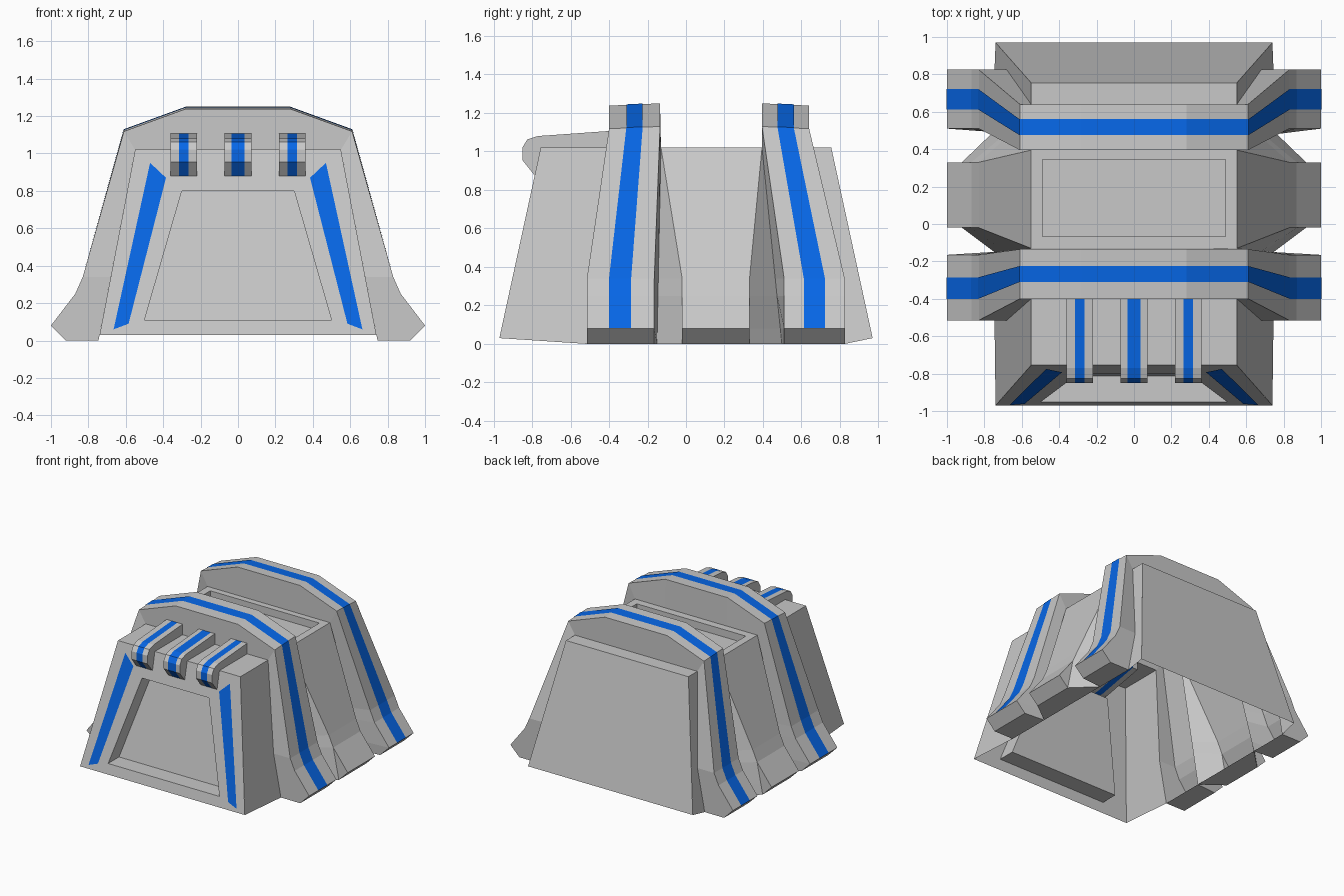
import bpy, bmesh
from mathutils import Vector

cube = bpy.data.objects.get("Cube")
if cube:
    bpy.data.objects.remove(cube, do_unlink=True)


def material(name, rgb):
    m = bpy.data.materials.new(name)
    m.use_nodes = True
    m.diffuse_color = (*rgb, 1)
    m.node_tree.nodes["Principled BSDF"].inputs["Base Color"].default_value = (*rgb, 1)
    return m


MATS = [material("light_grey", (0.58, 0.58, 0.58)), material("bright_blue", (0.002, 0.135, 0.8))]
TOP, RIM = 1.02, 0.03


def finish(name, bm):
    bmesh.ops.remove_doubles(bm, verts=bm.verts, dist=0.0005)
    bmesh.ops.recalc_face_normals(bm, faces=bm.faces)
    mesh = bpy.data.meshes.new(name)
    bm.to_mesh(mesh)
    bm.free()
    for m in MATS:
        mesh.materials.append(m)
    obj = bpy.data.objects.new(name, mesh)
    bpy.context.collection.objects.link(obj)


def face(bm, pts, mat=0):
    f = bm.faces.new([bm.verts.new(p) for p in pts])
    f.material_index = mat


def recessed_panel(name, outer, inner, push):
    # Frame around a sunken flat panel
    bm = bmesh.new()
    deep = [Vector(p) + Vector(push) for p in inner]
    for i in range(4):
        j = (i + 1) % 4
        face(bm, [outer[i], outer[j], inner[j], inner[i]])
        face(bm, [inner[i], inner[j], deep[j], deep[i]])
    face(bm, deep)
    finish(name, bm)


def wall_x(z):
    return 0.55 + (TOP - z) * 0.192


# Half profiles (x, z) running from the roof down to the foot and under it
SOLE = (wall_x(0), 0)
FOOT = [(0.83, 0.34), (0.87, 0.25), (1.0, 0.08), (0.92, 0), SOLE]
FLAT = [(0.28, TOP), (0.55, TOP)]
PROFILES = {
    "rib": [(0.28, 1.25), (0.61, 1.13)] + FOOT,
    "mid": FLAT + FOOT,
    "shin": FLAT + FOOT[:2] + [(0.904, 0.08)] + FOOT[3:],
    "wall": FLAT + [(wall_x(z), z) for _, z in FOOT],
    "end": FLAT + [(wall_x(max(z, RIM)), max(z, RIM)) for _, z in FOOT],
}
PROFILES["valley"] = PROFILES["wall"]

# Stations from front to back: profile, y at the roof, y at the foot, roof drop
STATIONS = [
    ("end", -0.755, -0.97, 0),
    ("wall", -0.4, -0.515, 0),
    ("rib", -0.4, -0.515, 0.012), ("rib", -0.31, -0.4, 0.008),
    ("rib", -0.225, -0.285, 0.004), ("rib", -0.135, -0.165, 0),
    ("valley", -0.13, -0.15, 0), ("shin", -0.13, -0.02, 0),
    ("mid", -0.13, -0.02, 0), ("mid", 0.395, 0.33, 0),
    ("shin", 0.395, 0.33, 0), ("valley", 0.395, 0.495, 0),
    ("rib", 0.395, 0.51, 0), ("rib", 0.475, 0.612, 0.004),
    ("rib", 0.56, 0.722, 0.008), ("rib", 0.64, 0.825, 0.012),
    ("wall", 0.64, 0.825, 0),
    ("end", 0.755, 0.97, 0),
]
MID = 8


def station_row(kind, y_top, y_foot, drop):
    half = []
    for i, (x, z) in enumerate(PROFILES[kind]):
        t = (TOP - z) / (TOP - RIM) if kind in ("end", "valley") else float(i > 1)
        half.append((x, y_top + (y_foot - y_top) * t, z - (drop if i < 2 else 0)))
    return [(-x, y, z) for x, y, z in reversed(half)] + half


# Hollow shell with ribs, grooves and side feet, open underneath
bm = bmesh.new()
rows = [[bm.verts.new(p) for p in station_row(*s)] for s in STATIONS]
for r in range(len(rows) - 1):
    a, b = rows[r], rows[r + 1]
    for c in range(len(a) - 1):
        if r == MID and 5 <= c <= 7:
            continue  # left open for the roof panel
        quad = [a[c], a[c + 1], b[c + 1], b[c]]
        if (quad[0].co - quad[3].co).length < 1e-5 and (quad[1].co - quad[2].co).length < 1e-5:
            continue
        bm.faces.new(quad)
bmesh.ops.dissolve_degenerate(bm, dist=0.0005, edges=bm.edges)
finish("ribbed_shell", bm)

# Painted bands over the two ribs, stopping above the feet
for first, label in ((3, "front"), (13, "rear")):
    bm = bmesh.new()
    a, b = [[bm.verts.new(p) for p in station_row(*STATIONS[first + k])[2:-2]] for k in (0, 1)]
    for c in range(len(a) - 1):
        bm.faces.new([a[c], a[c + 1], b[c + 1], b[c]]).material_index = 1
    bm.normal_update()
    for v in bm.verts:
        v.co += v.normal * 0.003
    finish(label + "_rib_band", bm)


def rect(x, y0, y1, z):
    return [(-x, y0, z), (x, y0, z), (x, y1, z), (-x, y1, z)]


# Sunken roof panel
recessed_panel("roof_panel", rect(0.55, -0.13, 0.395, TOP), rect(0.49, -0.068, 0.345, TOP), (0, 0, -0.06))


def on_front(x, z, lift=0):
    return (x, -0.97 + (z - RIM) * 0.215 / (TOP - RIM) - lift, z)


def trapezoid(x0, z0, x1, z1):
    return [on_front(-x0, z0), on_front(x0, z0), on_front(x1, z1), on_front(-x1, z1)]


# Sloped front with sunken panel, and plain back
recessed_panel("front_panel", trapezoid(0.74, RIM, 0.55, TOP), trapezoid(0.5, 0.11, 0.3, 0.8), (0, 0.14, 0))
bm = bmesh.new()
face(bm, [(x, -y, z) for x, y, z in trapezoid(0.74, RIM, 0.55, TOP)])
finish("back_panel", bm)

# Painted strips either side of the front panel
for side, label in ((1, "left"), (-1, "right")):
    bm = bmesh.new()
    corners = [(0.47, 0.95), (0.385, 0.87), (0.585, 0.09), (0.665, 0.06)]
    face(bm, [on_front(side * x, z, 0.005) for x, z in corners][::side], 1)
    finish(label + "_front_strip", bm)

# Hooked clamps over the front edge, with a stripe down the middle
HOOK = [(-0.39, 1.107), (-0.77, 1.08), (-0.825, 1.062), (-0.85, 1.02), (-0.85, 0.955),
        (-0.79, 0.88), (-0.74, 0.88), (-0.39, 0.95)]
for cx, stripe, label in ((-0.29, 0.026, "right"), (0, 0.036, "middle"), (0.29, 0.026, "left")):
    bm = bmesh.new()
    xs = [cx - 0.072, cx - stripe, cx + stripe, cx + 0.072]
    loops = [[bm.verts.new((x, y, z)) for y, z in HOOK] for x in xs]
    for s in range(3):
        for i in range(len(HOOK)):
            j = (i + 1) % len(HOOK)
            f = bm.faces.new([loops[s][i], loops[s][j], loops[s + 1][j], loops[s + 1][i]])
            f.material_index = int(s == 1)
    bm.faces.new(loops[0])
    bm.faces.new(loops[3])
    finish(label + "_hook", bm)
